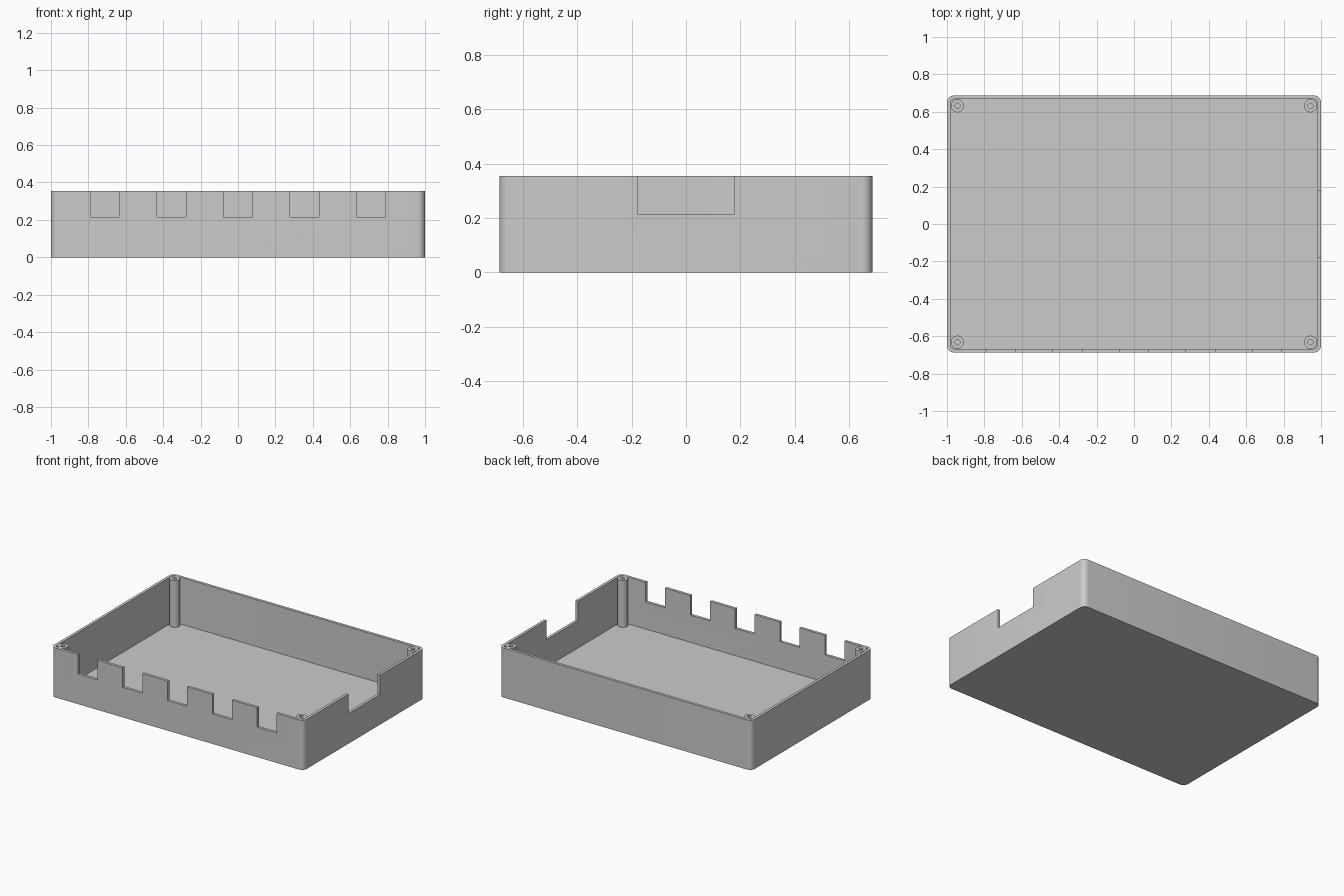
import bpy, bmesh, math

cube = bpy.data.objects.get("Cube")
if cube:
    bpy.data.objects.remove(cube, do_unlink=True)

HALF_X, HALF_Y, HEIGHT = 1.0, 0.687, 0.355
WALL, FLOOR, CORNER = 0.02, 0.02, 0.038
NOTCH_Z = 0.215

grey = bpy.data.materials.new("plain grey plastic")
grey.use_nodes = True
COLOUR = (0.6, 0.6, 0.6, 1)
grey.diffuse_color = COLOUR
grey.node_tree.nodes["Principled BSDF"].inputs["Base Color"].default_value = COLOUR


def finish(name, bm):
    bmesh.ops.recalc_face_normals(bm, faces=bm.faces)
    mesh = bpy.data.meshes.new(name)
    bm.to_mesh(mesh)
    bm.free()
    mesh.materials.append(grey)
    obj = bpy.data.objects.new(name, mesh)
    bpy.context.collection.objects.link(obj)
    return obj


def rounded_block(name, hx, hy, radius, z0, z1, steps=8):
    """Upright block with rounded vertical corners."""
    bm = bmesh.new()
    ring = []
    for k, (sx, sy) in enumerate([(1, 1), (-1, 1), (-1, -1), (1, -1)]):
        for i in range(steps + 1):
            a = (k + i / steps) * math.pi / 2
            ring.append(bm.verts.new((sx * (hx - radius) + radius * math.cos(a),
                                      sy * (hy - radius) + radius * math.sin(a), z0)))
    base = bm.faces.new(ring)
    top = bmesh.ops.extrude_face_region(bm, geom=[base])["geom"]
    for v in top:
        if isinstance(v, bmesh.types.BMVert):
            v.co.z = z1
    return finish(name, bm)


def notch_block(name, x, y, wx, wy):
    """Plain block that cuts a notch down from the rim."""
    bm = bmesh.new()
    bmesh.ops.create_cube(bm, size=1)
    for v in bm.verts:
        v.co = (x + v.co.x * wx, y + v.co.y * wy, NOTCH_Z + (v.co.z + 0.5) * 0.3)
    return finish(name, bm)


def activate(obj):
    bpy.ops.object.select_all(action="DESELECT")
    obj.select_set(True)
    bpy.context.view_layer.objects.active = obj


def smooth(obj):
    activate(obj)
    bpy.ops.object.shade_smooth_by_angle(angle=math.radians(30))


# Tray: outer block, hollowed, then notched along the front and right
tray = rounded_block("tray", HALF_X, HALF_Y, CORNER, 0, HEIGHT)
cutters = [rounded_block("cavity_cutter", HALF_X - WALL, HALF_Y - WALL,
                         CORNER - WALL, FLOOR, HEIGHT + 0.1)]
for i in range(-2, 3):
    cutters.append(notch_block("front_notch_cutter", i * 0.355, -HALF_Y, 0.155, 0.1))
cutters.append(notch_block("side_notch_cutter", HALF_X, 0, 0.1, 0.356))

for cutter in cutters:
    cutter.hide_render = True
    activate(tray)
    mod = tray.modifiers.new("cut", "BOOLEAN")
    mod.operation, mod.solver, mod.object = "DIFFERENCE", "EXACT", cutter
    bpy.ops.object.modifier_apply(modifier=mod.name)
    bpy.data.objects.remove(cutter, do_unlink=True)
smooth(tray)


# Screw posts: hollow tubes standing in the four corners
def screw_post(name, x, y, outer=0.035, inner=0.014, sides=32):
    bm = bmesh.new()
    rings = []
    for radius, z in [(outer, FLOOR), (outer, HEIGHT), (inner, HEIGHT), (inner, FLOOR)]:
        rings.append([bm.verts.new((x + radius * math.cos(i * math.tau / sides),
                                    y + radius * math.sin(i * math.tau / sides), z))
                      for i in range(sides)])
    for low, high in zip(rings, rings[1:] + rings[:1]):
        for i in range(sides):
            j = (i + 1) % sides
            bm.faces.new((low[i], low[j], high[j], high[i]))
    smooth(finish(name, bm))


for side, sx in (("left", 1), ("right", -1)):
    for end, sy in (("front", -1), ("back", 1)):
        screw_post(f"{end}_{side}_screw_post", sx * 0.944, sy * 0.632)
